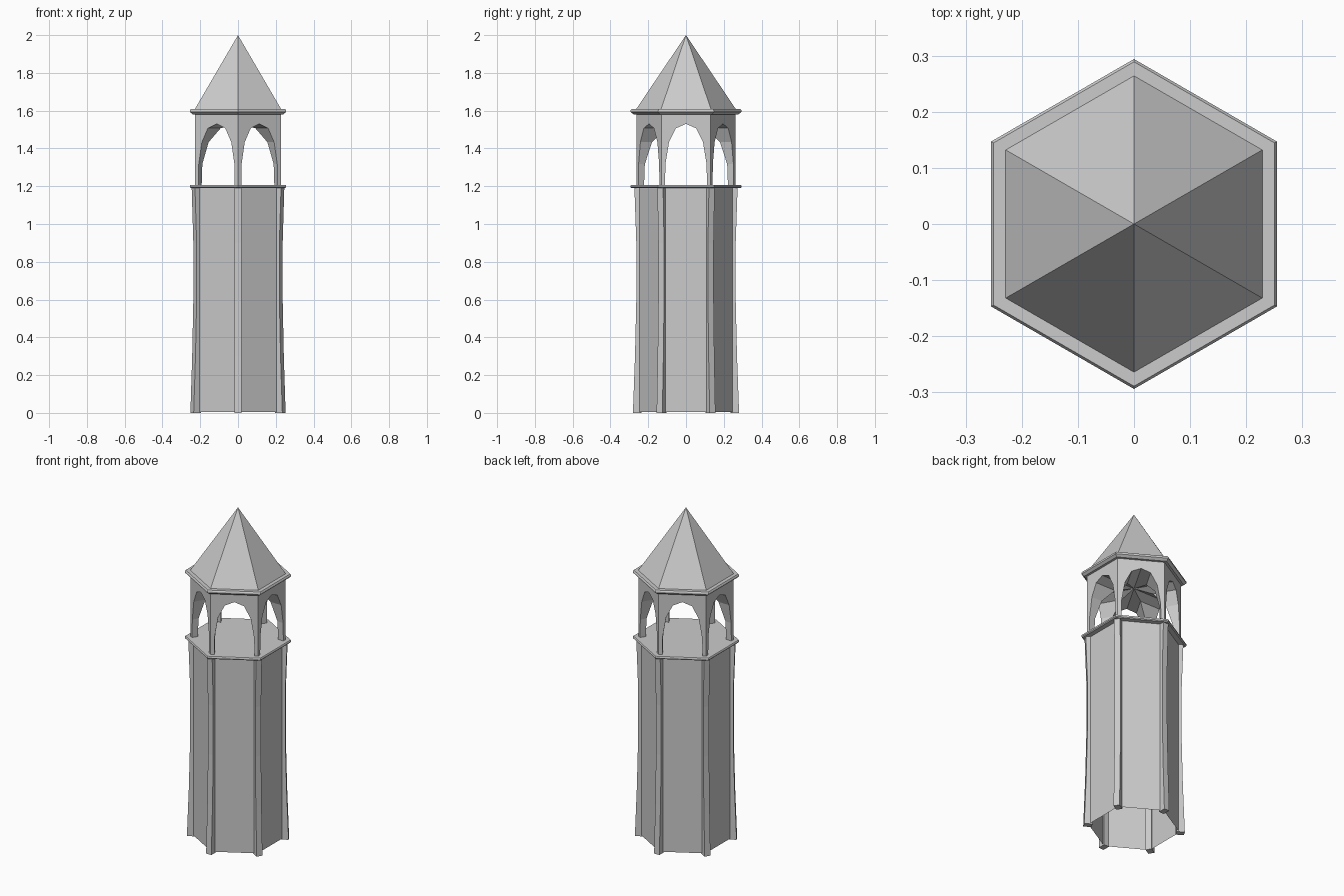
import bpy, bmesh
from math import sin, cos, pi, sqrt

if "Cube" in bpy.data.objects:
    bpy.data.objects.remove(bpy.data.objects["Cube"])

CORNERS = [pi / 6 + i * pi / 3 for i in range(6)]   # hexagon points on +/-y
SIDES = [i * pi / 3 for i in range(6)]              # flats on +/-x


def turn(r, t, z, a):
    """Point at radial distance r and sideways offset t, turned by angle a."""
    return (r * cos(a) - t * sin(a), r * sin(a) + t * cos(a), z)


def finish(name, bm):
    bmesh.ops.remove_doubles(bm, verts=bm.verts, dist=0.0003)
    bmesh.ops.recalc_face_normals(bm, faces=bm.faces)
    mesh = bpy.data.meshes.new(name)
    bm.to_mesh(mesh)
    bm.free()
    obj = bpy.data.objects.new(name, mesh)
    bpy.context.collection.objects.link(obj)
    return obj


def hex_lathe(name, profile):
    """Sweep a (corner radius, z) profile round the hexagon; radius 0 closes it."""
    bm = bmesh.new()
    rings = []
    for r, z in profile:
        if r == 0:
            rings.append([bm.verts.new((0, 0, z))] * 6)
        else:
            rings.append([bm.verts.new(turn(r, 0, z, a)) for a in CORNERS])
    for lo, hi in zip(rings, rings[1:]):
        for i in range(6):
            j = (i + 1) % 6
            quad = list(dict.fromkeys((lo[i], lo[j], hi[j], hi[i])))
            bm.faces.new(quad)
    return finish(name, bm)


# Shaft walls, open underneath
hex_lathe("shaft_walls", [(0.255, 0.006), (0.255, 1.19)])

# Belfry floor slab
hex_lathe("belfry_floor", [(0, 1.19), (0.288, 1.19), (0.294, 1.195),
                           (0.294, 1.203), (0.291, 1.207), (0, 1.207)])

# Cornice under the roof
hex_lathe("cornice", [(0.262, 1.581), (0.278, 1.581), (0.294, 1.593),
                      (0.294, 1.601), (0.289, 1.608), (0.264, 1.608)])

# Pyramid roof
hex_lathe("roof", [(0.264, 1.608), (0, 2.0)])

# Corner pilasters with a concave outer edge
bm = bmesh.new()
W, INNER = 0.0175, 0.235
edge = [(0.281, 0), (0.270, 0.3), (0.263, 0.6), (0.263, 0.9), (0.273, 1.19)]
for a in CORNERS:
    rows = [[bm.verts.new(turn(r, t, z, a)) for r, t in
             ((INNER, -W), (ro, -W), (ro, W), (INNER, W))] for ro, z in edge]
    for lo, hi in zip(rows, rows[1:]):
        for i in range(4):
            j = (i + 1) % 4
            bm.faces.new((lo[i], lo[j], hi[j], hi[i]))
    bm.faces.new(rows[0])
    bm.faces.new(rows[-1])
finish("corner_pilasters", bm)

# Belfry arcade: each arch runs inward to meet its neighbours in a ribbed vault
bm = bmesh.new()
R, TOP = 0.262, 1.581
APOTHEM = R * sqrt(3) / 2
half = [(0.111, 1.207), (0.109, 1.317), (0.090, 1.433), (0.053, 1.507)]
arch = half + [(0, 1.53)] + [(-w, z) for w, z in reversed(half)]
frame = [(-R / 2, 1.207), (-R / 2, TOP), (R / 2, TOP), (R / 2, 1.207)]
for a in SIDES:
    front = [bm.verts.new(turn(APOTHEM, t, z, a)) for t, z in arch]
    outer = [bm.verts.new(turn(APOTHEM, t, z, a)) for t, z in frame]
    back = [bm.verts.new(turn(abs(t) * sqrt(3), t, z, a)) for t, z in arch]
    bm.faces.new(front + outer)
    for i in range(len(arch) - 1):
        bm.faces.new((front[i], front[i + 1], back[i + 1], back[i]))
finish("belfry_arcade", bm)
